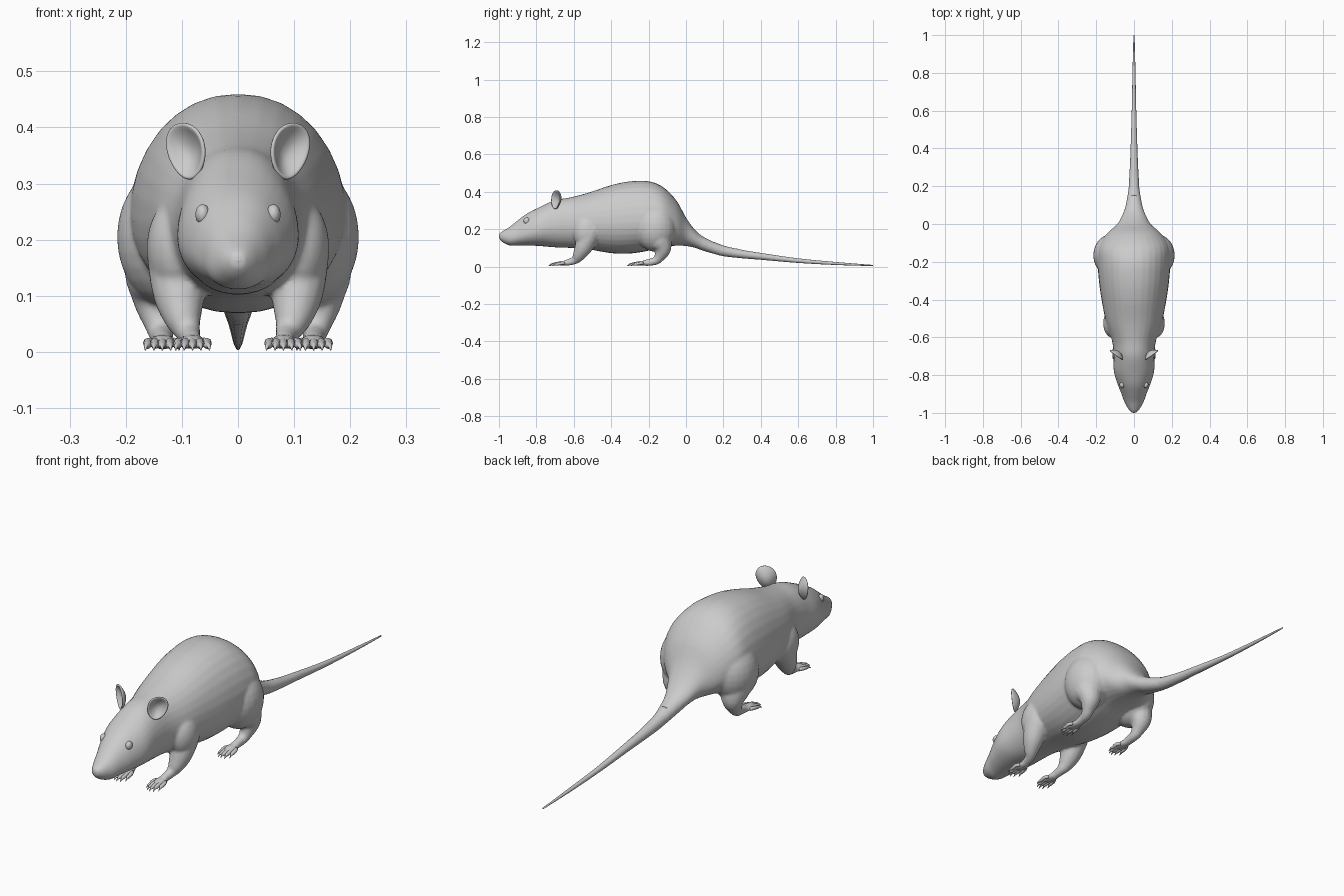
import bpy, bmesh, math
from mathutils import Vector

if "Cube" in bpy.data.objects:
    bpy.data.objects.remove(bpy.data.objects["Cube"])


def spline(rows, n):
    """Smooth Catmull-Rom resampling of tuples."""
    out = []
    for i in range(len(rows) - 1):
        q = [rows[max(0, min(len(rows) - 1, i + k))] for k in (-1, 0, 1, 2)]
        for s in range(n):
            t = s / n
            out.append([b + 0.5 * t * (c - a + t * (2*a - 5*b + 4*c - d + t * (3*(b - c) + d - a)))
                        for a, b, c, d in zip(*q)])
    return out + [list(rows[-1])]


def skin(bm, rings):
    """Bridge rings of points into a closed tube."""
    vs = [[bm.verts.new(p) for p in r] for r in rings]
    n = len(vs[0])
    for a, b in zip(vs, vs[1:]):
        for i in range(n):
            bm.faces.new((a[i], a[(i + 1) % n], b[(i + 1) % n], b[i]))
    bm.faces.new(vs[0][::-1])
    bm.faces.new(vs[-1])


def loft(bm, rows, seg=32, n=4):
    """Egg-shaped sections along y: y, half width, top, bottom, height of widest point."""
    rings = []
    for y, w, top, bot, mid in spline(rows, n):
        ring = []
        for k in range(seg):
            a = 2 * math.pi * k / seg
            c, s = math.cos(a), math.sin(a)
            x = math.copysign(abs(c) ** 0.93, c) * w
            ring.append((x, y, mid + s * ((top - mid) if s > 0 else (mid - bot))))
        rings.append(ring)
    skin(bm, rings)


def tube(bm, rows, side=1, seg=14, n=4):
    """Round tube through x, y, z, radius."""
    pts = spline([(side * r[0],) + tuple(r[1:]) for r in rows], n)
    rings = []
    for i, p in enumerate(pts):
        t = (Vector(pts[min(i + 1, len(pts) - 1)][:3]) - Vector(pts[max(i - 1, 0)][:3])).normalized()
        u = t.cross(Vector((1, 0, 0))).normalized()
        v = t.cross(u)
        rings.append([Vector(p[:3]) + p[3] * (math.cos(2*math.pi*k/seg) * u + math.sin(2*math.pi*k/seg) * v)
                      for k in range(seg)])
    skin(bm, rings)


def ball(bm, c, r):
    new = bmesh.ops.create_uvsphere(bm, u_segments=24, v_segments=14, radius=1)["verts"]
    for v in new:
        v.co = Vector(c) + Vector(a * b for a, b in zip(v.co, r))


def finish(bm, name, mirror=False):
    bmesh.ops.recalc_face_normals(bm, faces=bm.faces)
    me = bpy.data.meshes.new(name)
    bm.to_mesh(me)
    bm.free()
    for p in me.polygons:
        p.use_smooth = True
    ob = bpy.data.objects.new(name, me)
    bpy.context.collection.objects.link(ob)
    if mirror:
        ob.modifiers.new("mirror", "MIRROR")
    return ob


# torso, head and tail root
bm = bmesh.new()
loft(bm, [
    (-1.00, .012, .176, .150, .163), (-.98, .030, .190, .130, .160), (-.94, .052, .215, .112, .155),
    (-.90, .066, .247, .113, .165), (-.85, .086, .284, .113, .180), (-.78, .107, .320, .110, .200),
    (-.70, .108, .356, .103, .215), (-.62, .116, .370, .100, .225), (-.52, .148, .396, .092, .230),
    (-.40, .172, .436, .072, .230), (-.30, .186, .456, .070, .235), (-.20, .193, .457, .085, .240),
    (-.12, .188, .424, .105, .240), (-.05, .143, .352, .112, .220), (.00, .088, .262, .110, .185),
    (.05, .061, .195, .100, .150), (.10, .044, .156, .082, .120), (.20, .027, .112, .056, .084),
    (.30, .018, .092, .044, .068)])

# legs blended into the torso, with flat feet
fore = [(.098, -.49, .24, .035), (.104, -.51, .19, .058), (.105, -.545, .11, .049),
        (.098, -.573, .06, .034), (.088, -.595, .034, .022), (.082, -.64, .020, .017)]
hind = [(.12, -.17, .25, .06), (.138, -.145, .15, .066), (.143, -.125, .095, .047),
        (.140, -.142, .052, .029), (.136, -.165, .030, .022), (.134, -.22, .019, .017)]
for s in (-1, 1):
    tube(bm, fore, s)
    tube(bm, hind, s)
    ball(bm, (s * .122, -.165, .205), (.094, .110, .125))
    ball(bm, (s * .107, -.53, .185), (.056, .075, .09))
    ball(bm, (s * .081, -.655, .018), (.024, .042, .013))
    ball(bm, (s * .134, -.235, .018), (.024, .045, .013))
body = finish(bm, "body")
m = body.modifiers.new("blend", "REMESH")
m.mode = "VOXEL"
m.voxel_size = 0.006
m.use_smooth_shade = True
m = body.modifiers.new("soften", "SMOOTH")
m.factor = 0.5
m.iterations = 8

# tail
bm = bmesh.new()
tube(bm, [(0, .14, .104, .030), (0, .20, .084, .0275), (0, .30, .067, .022), (0, .40, .055, .018),
          (0, .60, .032, .012), (0, .80, .017, .008), (0, 1, .006, .003)], seg=16)
finish(bm, "tail")

# toes with claws
bm = bmesh.new()
for cx, cy in ((.081, -.67), (.135, -.25)):
    for k in range(5):
        f = (k - 2) / 2
        x0, x1 = cx + f * .016, cx + f * .026
        back = abs(f) ** 2 * .022
        tip = cy - .066 + back
        tube(bm, [(x0, cy + .02, .017, .008), (x1, cy - .02 + back, .017, .008),
                  (x1, tip + .022, .012, .007), (x1 + f * .003, tip + .012, .011, .004),
                  (x1 + f * .004, tip, .003, .001)], seg=8, n=2)
finish(bm, "toes", True)

# ears: dished discs turned forward and outward
bm = bmesh.new()
c, u, v, n = Vector((.094, -.697, .358)), Vector((.80, .58, 0)), Vector((.12, .08, 1)), Vector((.58, -.81, .1))
seg = 20
centre = bm.verts.new(c - n * .024)
prev = None
for r in (.3, .6, .85, 1):
    ring = []
    for k in range(seg):
        a = 2 * math.pi * k / seg
        wide = .042 * (1 + .15 * math.sin(a))
        ring.append(bm.verts.new(c + u * r * wide * math.cos(a) + v * r * .051 * math.sin(a)
                                 - n * .024 * (1 - r * r)))
    for k in range(seg):
        j = (k + 1) % seg
        bm.faces.new((prev[k], prev[j], ring[j], ring[k]) if prev else (centre, ring[j], ring[k]))
    prev = ring
ears = finish(bm, "ears", True)
m = ears.modifiers.new("thickness", "SOLIDIFY")
m.thickness = 0.008
m.offset = 0
ears.modifiers.new("round", "SUBSURF").levels = 1

# eyes
bm = bmesh.new()
ball(bm, (.063, -.852, .245), (.013, .017, .018))
finish(bm, "eyes", True)

# nose
bm = bmesh.new()
ball(bm, (0, -.983, .163), (.018, .017, .014))
finish(bm, "nose")
